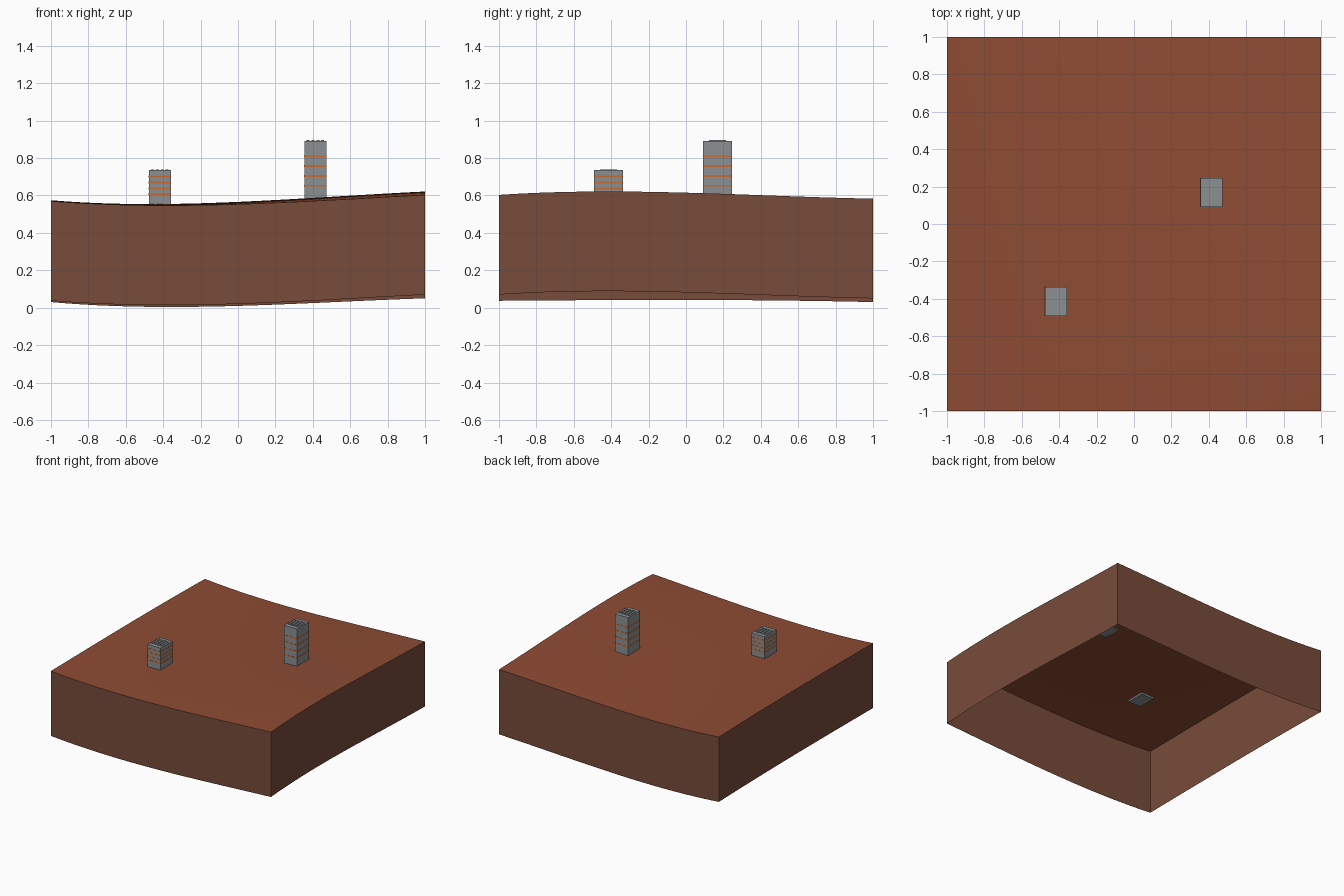
import bpy
import bmesh
from mathutils import Vector

old = bpy.data.objects.get("Cube")
if old:
    bpy.data.objects.remove(old, do_unlink=True)


def material(name, color):
    m = bpy.data.materials.new(name)
    m.use_nodes = True
    m.diffuse_color = (*color, 1)
    bsdf = next(n for n in m.node_tree.nodes if n.type == "BSDF_PRINCIPLED")
    bsdf.inputs["Base Color"].default_value = (*color, 1)
    return m


SOIL = material("red soil", (0.27, 0.072, 0.034))
EARTH = material("cut earth", (0.185, 0.072, 0.042))
CONCRETE = material("grey concrete", (0.26, 0.28, 0.295))
ORANGE = material("orange band", (0.60, 0.15, 0.03))


def finish(bm, name, *mats):
    mesh = bpy.data.meshes.new(name)
    bm.to_mesh(mesh)
    bm.free()
    for m in mats:
        mesh.materials.append(m)
    obj = bpy.data.objects.new(name, mesh)
    bpy.context.collection.objects.link(obj)
    return obj


def box(name, lo, hi, mat):
    lo, hi = Vector(lo), Vector(hi)
    bm = bmesh.new()
    bmesh.ops.create_cube(bm, size=1)
    for v in bm.verts:
        v.co = (lo + hi) / 2 + v.co * (hi - lo)
    return finish(bm, name, mat)


# Ground heights at four stations, rows run front to back
STATIONS = (-1, -1 / 3, 1 / 3, 1)
HEIGHTS = ((0.570, 0.547, 0.567, 0.603),
           (0.574, 0.555, 0.583, 0.621),
           (0.573, 0.552, 0.576, 0.604),
           (0.563, 0.537, 0.555, 0.583))
DEPTH = 0.533


def cubic(values, t):
    total = 0
    for i, a in enumerate(STATIONS):
        weight = 1
        for j, b in enumerate(STATIONS):
            if i != j:
                weight *= (t - b) / (a - b)
        total += weight * values[i]
    return total


def ground(x, y):
    return cubic([cubic(row, x) for row in HEIGHTS], y)


# Rolling ground with walls dropped from its rim, open underneath
bm = bmesh.new()
bmesh.ops.create_grid(bm, x_segments=32, y_segments=32, size=1)
for v in bm.verts:
    v.co.z = ground(v.co.x, v.co.y)
for f in bm.faces:
    f.smooth = True
rim = [e for e in bm.edges if e.is_boundary]
walls = bmesh.ops.extrude_edge_only(bm, edges=rim)["geom"]
for g in walls:
    if isinstance(g, bmesh.types.BMVert):
        g.co.z -= DEPTH
    elif isinstance(g, bmesh.types.BMFace):
        g.material_index = 1
        g.smooth = False
for e in rim:
    e.smooth = False
bmesh.ops.recalc_face_normals(bm, faces=bm.faces)
top = max(bm.faces, key=lambda f: abs(f.normal.z))
if top.normal.z < 0:
    bmesh.ops.reverse_faces(bm, faces=bm.faces)
finish(bm, "ground", SOIL, EARTH)


def tower(name, x, y, base, roof, bands):
    w, d = 0.059, 0.077
    box(name + "_body", (x - w, y - d, base), (x + w, y + d, roof), CONCRETE)
    # Floor bands wrapping the walls
    for i, z in enumerate(bands):
        box(f"{name}_band_{i + 1}", (x - w - 0.001, y - d - 0.001, z - 0.005),
            (x + w + 0.001, y + d + 0.001, z + 0.005), ORANGE)
    # Low roof slats running front to back
    for i in range(4):
        sx = x + (i - 1.5) * 0.026
        box(f"{name}_roof_slat_{i + 1}", (sx - 0.008, y - 0.045, roof - 0.002),
            (sx + 0.008, y + 0.045, roof + 0.005), CONCRETE)


tower("short_tower", -0.418, -0.415, 0.54, 0.735, (0.607, 0.638, 0.670, 0.702))
tower("tall_tower", 0.414, 0.168, 0.575, 0.892, (0.652, 0.705, 0.758, 0.810))
